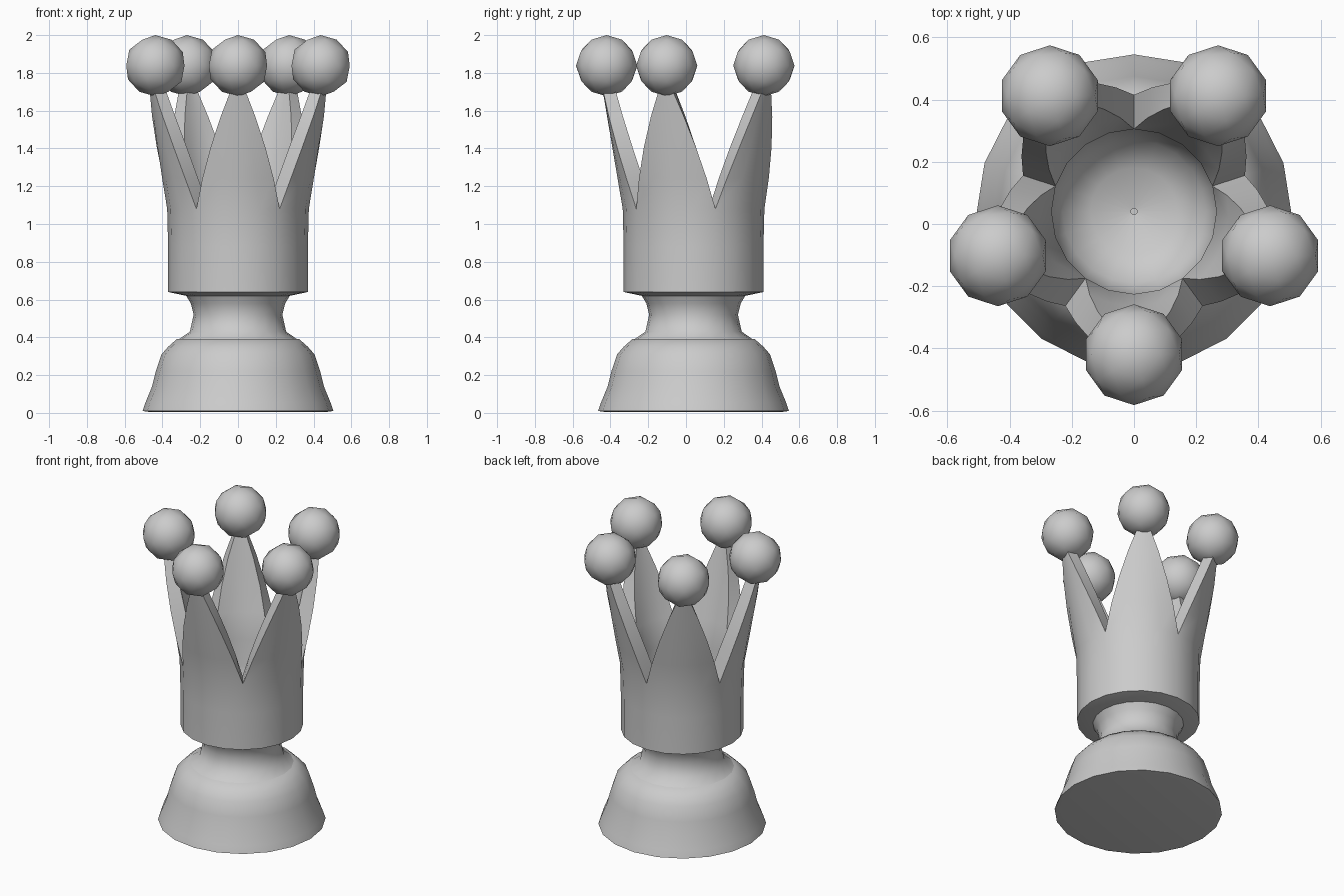
import bpy, bmesh
from math import sin, cos, pi, radians

if "Cube" in bpy.data.objects:
    bpy.data.objects.remove(bpy.data.objects["Cube"])

CENTRE_Y = 0.04
POINTS = 5

grey = bpy.data.materials.new("plain grey")
grey.use_nodes = True
grey.diffuse_color = (0.6, 0.6, 0.6, 1)
grey.node_tree.nodes["Principled BSDF"].inputs["Base Color"].default_value = (0.6, 0.6, 0.6, 1)


def polar(r, angle, z):
    """Point at an angle counted from the front, around the piece's axis."""
    return (r * sin(angle), CENTRE_Y - r * cos(angle), z)


def finish(name, bm, smooth_angle):
    bmesh.ops.remove_doubles(bm, verts=bm.verts, dist=0.0005)
    bmesh.ops.recalc_face_normals(bm, faces=bm.faces)
    mesh = bpy.data.meshes.new(name)
    bm.to_mesh(mesh)
    bm.free()
    mesh.materials.append(grey)
    obj = bpy.data.objects.new(name, mesh)
    bpy.context.collection.objects.link(obj)
    bpy.ops.object.select_all(action="DESELECT")
    obj.select_set(True)
    bpy.context.view_layer.objects.active = obj
    bpy.ops.object.shade_smooth_by_angle(angle=radians(smooth_angle))
    return obj


def lathe(name, profile, sides, smooth_angle):
    """Turned part: rings of a profile, closed by flat caps."""
    bm = bmesh.new()
    rings = [[bm.verts.new(polar(r, 2 * pi * i / sides, z)) for i in range(sides)]
             for r, z in profile]
    for low, high in zip(rings, rings[1:]):
        for i in range(sides):
            j = (i + 1) % sides
            bm.faces.new((low[i], low[j], high[j], high[i]))
    bm.faces.new(rings[0])
    bm.faces.new(rings[-1])
    finish(name, bm, smooth_angle)


# Foot and waist
lathe("base", [(0.47, 0.005), (0.505, 0.01), (0.49, 0.055), (0.455, 0.14), (0.435, 0.22),
               (0.405, 0.31), (0.37, 0.35), (0.325, 0.39), (0.2, 0.395)], 20, 85)
lathe("neck", [(0.32, 0.385), (0.255, 0.43), (0.235, 0.52), (0.25, 0.58),
               (0.28, 0.63), (0.2, 0.66)], 20, 50)

# Crown: each fifth is a strip of columns running up the outside, over the
# spike and down into the bowl; the strip narrows along the spike
VALLEY, TIP = 1.08, 1.73
STEPS = 4


def spike_rows(r_low, r_high):
    rows = []
    for k in range(STEPS + 1):
        t = k / STEPS
        half = 36 * (1 - t) + 3.5 * t
        rows.append((r_low + (r_high - r_low) * t, VALLEY + (TIP - VALLEY) * t, half))
    return rows


outside = [(0.2, 0.62, 36), (0.275, 0.62, 36), (0.37, 0.64, 36), (0.37, 0.88, 36)]
inside = [(0.27, 0.9, 36), (0.23, 0.77, 36), (0.14, 0.71, 36), (0.01, 0.69, 36)]
outer_spike = spike_rows(0.375, 0.485)
inner_spike = spike_rows(0.265, 0.42)
rows = outside + outer_spike + inner_spike[::-1] + inside
COLUMNS = 4

bm = bmesh.new()
for p in range(POINTS):
    middle = 2 * pi * p / POINTS
    grid = []
    for r, z, half in rows:
        grid.append([bm.verts.new(polar(r, middle + radians(half) * (2 * c / COLUMNS - 1), z))
                     for c in range(COLUMNS + 1)])
    for a, b in zip(grid, grid[1:]):
        for c in range(COLUMNS):
            bm.faces.new((a[c], a[c + 1], b[c + 1], b[c]))
    # Flanks of the spike
    start = len(outside)
    end = start + 2 * STEPS + 1
    for k in range(STEPS):
        for c in (0, COLUMNS):
            bm.faces.new((grid[start + k][c], grid[start + k + 1][c],
                          grid[end - k - 1][c], grid[end - k][c]))
finish("crown", bm, 42)

# Ball on every spike
for p in range(POINTS):
    bm = bmesh.new()
    bmesh.ops.create_icosphere(bm, subdivisions=2, radius=0.162)
    bmesh.ops.translate(bm, verts=bm.verts, vec=polar(0.46, 2 * pi * p / POINTS, 1.838))
    finish("crown_ball_%d" % (p + 1), bm, 60)
